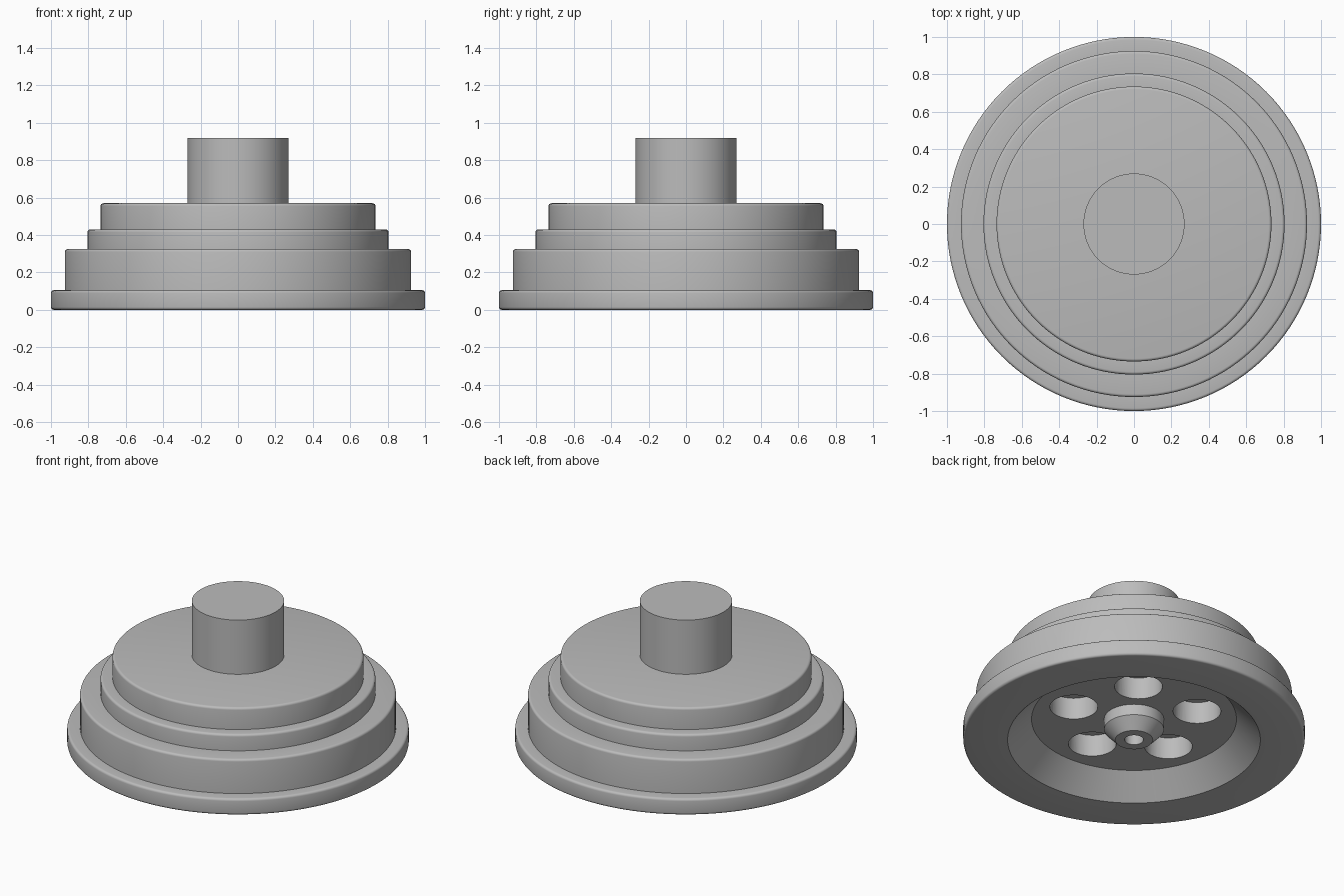
import bpy, bmesh, math
from mathutils import Matrix, Vector

cube = bpy.data.objects.get("Cube")
if cube:
    bpy.data.objects.remove(cube, do_unlink=True)

SEGMENTS = 128

grey = bpy.data.materials.new("plain_grey")
grey.use_nodes = True
COLOUR = (0.5, 0.5, 0.5, 1)
grey.diffuse_color = COLOUR
grey.node_tree.nodes["Principled BSDF"].inputs["Base Color"].default_value = COLOUR


def finish(name, bm):
    """Turn a bmesh into a smooth-shaded object with crisp edges."""
    bmesh.ops.remove_doubles(bm, verts=bm.verts, dist=1e-5)
    bmesh.ops.recalc_face_normals(bm, faces=bm.faces)
    mesh = bpy.data.meshes.new(name)
    bm.to_mesh(mesh)
    bm.free()
    mesh.materials.append(grey)
    obj = bpy.data.objects.new(name, mesh)
    bpy.context.collection.objects.link(obj)
    return obj


def select(obj):
    bpy.ops.object.select_all(action="DESELECT")
    obj.select_set(True)
    bpy.context.view_layer.objects.active = obj


def lathe(name, profile, closed=False):
    """Revolve (radius, height) points around z."""
    bm = bmesh.new()
    verts = [bm.verts.new((r, 0, z)) for r, z in profile]
    edges = [bm.edges.new(pair) for pair in zip(verts, verts[1:])]
    if closed:
        edges.append(bm.edges.new((verts[-1], verts[0])))
    bmesh.ops.spin(bm, geom=verts + edges, axis=(0, 0, 1), cent=(0, 0, 0),
                   angle=math.tau, steps=SEGMENTS, use_merge=True)
    return finish(name, bm)


def rounded(r, z, size, top=True):
    """Quarter-round corner at the outer edge, listed from bottom to top."""
    points = []
    for i in range(5):
        a = math.pi / 2 * i / 4
        if top:
            points.append((r - size + size * math.cos(a), z - size + size * math.sin(a)))
        else:
            points.append((r - size + size * math.sin(a), z + size - size * math.cos(a)))
    return points


# Stepped wheel body with a conical recess underneath
profile = [(0, 0.14), (0.6, 0.14), (0.74, 0)]
profile += rounded(1, 0, 0.015, top=False)
floor = 0
for radius, top in [(1, 0.105), (0.925, 0.325), (0.805, 0.43), (0.735, 0.57)]:
    if floor:
        profile.append((radius, floor))
    profile += rounded(radius, top, 0.015)
    floor = top
profile.append((0, floor))
body = lathe("wheel_body", profile)

# Five blind holes in the recess floor
bm = bmesh.new()
for i in range(5):
    spot = Matrix.Rotation(math.radians(54 + 72 * i), 4, "Z") @ Vector((0.38, 0, 0.18))
    bmesh.ops.create_cone(bm, cap_ends=True, segments=48, radius1=0.14, radius2=0.14,
                          depth=0.2, matrix=Matrix.Translation(spot))
cutter = finish("hole_cutter", bm)
cutter.hide_render = True
cut = body.modifiers.new("holes", "BOOLEAN")
cut.object = cutter
cut.solver = "EXACT"
select(body)
bpy.ops.object.modifier_apply(modifier=cut.name)
bpy.data.objects.remove(cutter, do_unlink=True)

# Tapered hub with a bore, hanging from the recess floor
hub = lathe("hub", [(0.055, 0.14), (0.055, 0), (0.11, 0), (0.175, 0.07), (0.175, 0.14)],
            closed=True)

# Solid shaft standing on the top step
shaft = lathe("shaft", [(0, 0.57), (0.27, 0.57), (0.27, 0.92), (0, 0.92)])

for part in (body, hub, shaft):
    select(part)
    bpy.ops.object.shade_smooth_by_angle(angle=math.radians(30))
